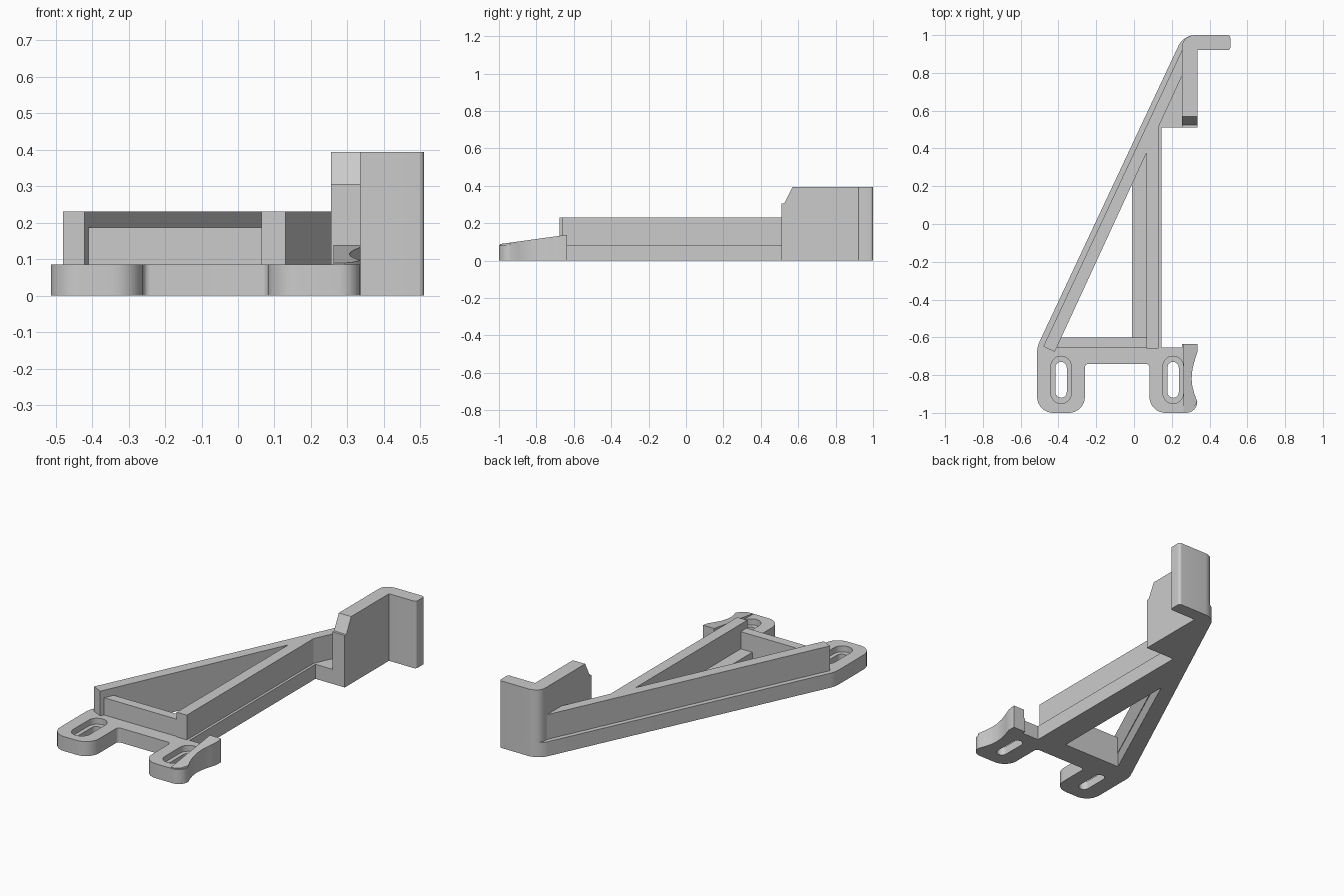
import bpy, bmesh
from mathutils import Vector

cube = bpy.data.objects.get("Cube")
if cube:
    bpy.data.objects.remove(cube)

grey = bpy.data.materials.new("plain grey")
grey.use_nodes = True
colour = (0.6, 0.6, 0.6, 1)
grey.diffuse_color = colour
grey.node_tree.nodes["Principled BSDF"].inputs["Base Color"].default_value = colour

BASE = 0.085    # top of the base plate
RIB = 0.23      # top of the long ribs
TALL = 0.393    # top of the hooked wall


def rounded(corners, steps=8):
    """Outline from (x, y) or (x, y, radius) corners, radius is the trim length."""
    out = []
    for i, c in enumerate(corners):
        p = Vector(c[:2])
        if len(c) == 2:
            out.append(p)
            continue
        a = Vector(corners[i - 1][:2])
        b = Vector(corners[(i + 1) % len(corners)][:2])
        a = p + (a - p).normalized() * c[2]
        b = p + (b - p).normalized() * c[2]
        # Rational quadratic: a true arc at square corners
        w = 0.7071
        for k in range(steps + 1):
            t = k / steps
            ka, kp, kb = (1 - t) ** 2, 2 * w * t * (1 - t), t * t
            out.append((a * ka + p * kp + b * kb) / (ka + kp + kb))
    return out


def prism(name, corners, z0, z1, top=None):
    """Extrude an outline; top(x, y) may replace the flat upper height."""
    bm = bmesh.new()
    face = bm.faces.new([bm.verts.new((p.x, p.y, z0)) for p in rounded(corners)])
    upper = bmesh.ops.extrude_face_region(bm, geom=[face])["geom"]
    for v in upper:
        if isinstance(v, bmesh.types.BMVert):
            v.co.z = top(v.co.x, v.co.y) if top else z1
    bmesh.ops.recalc_face_normals(bm, faces=bm.faces)
    mesh = bpy.data.meshes.new(name)
    bm.to_mesh(mesh)
    bm.free()
    mesh.materials.append(grey)
    ob = bpy.data.objects.new(name, mesh)
    bpy.context.collection.objects.link(ob)
    return ob


def cut(target, cutter):
    cutter.hide_render = True
    cutter.hide_set(True)
    cutter.display_type = 'WIRE'
    mod = target.modifiers.new(cutter.name, 'BOOLEAN')
    mod.operation = 'DIFFERENCE'
    mod.solver = 'EXACT'
    mod.object = cutter
    bpy.context.view_layer.objects.active = target
    bpy.ops.object.modifier_apply(modifier=mod.name)
    bpy.data.objects.remove(cutter)


def slot(x, y, half_width, half_length):
    w, h = half_width, half_length
    return [(x - w, y - h, w), (x + w, y - h, w), (x + w, y + h, w), (x - w, y + h, w)]


# Outline pieces shared by several parts
scoop = [(0.335, -0.94), (0.32, -0.90), (0.309, -0.86), (0.305, -0.82),
         (0.309, -0.77), (0.322, -0.72), (0.335, -0.68), (0.335, -0.635)]
hook = [(0.335, 0.51), (0.335, 0.92), (0.51, 0.92, 0.015), (0.51, 1.0, 0.015)]

# Base plate with two mounting lugs and the foot of the hook
base = prism("base_plate", [
    (-0.513, -1.0, 0.085), (-0.26, -1.0, 0.085), (-0.26, -0.74, 0.02),
    (0.082, -0.74, 0.02), (0.082, -1.0, 0.085), (0.335, -1.0, 0.059)]
    + scoop + [(0.255, -0.635), (0.255, -0.655), (0.145, -0.655), (0.145, 0.51)]
    + hook + [(0.262, 1.0, 0.06), (-0.513, -0.65, 0.03)], 0, BASE)

# Triangular opening and countersunk slots
cut(base, prism("opening_cutter", [(-0.387, -0.60), (-0.01, -0.60), (-0.01, 0.222)], -0.1, 0.2))
for x in (-0.386, 0.207):
    cut(base, prism("slot_cutter", slot(x, -0.825, 0.03, 0.095), -0.1, 0.2))
    cut(base, prism("recess_cutter", slot(x, -0.825, 0.054, 0.125), 0.05, 0.2))

# Sloping scooped pad on the left lug
pad = prism("scooped_pad", [(0.262, -0.995), (0.29, -0.993), (0.315, -0.975)] + scoop
            + [(0.262, -0.635)], BASE, 0, lambda x, y: BASE + 0.003 + 0.138 * (y + 1))

# Ribs around the triangular opening
diagonal = prism("diagonal_rib", [
    (-0.48, -0.648), (-0.42, -0.677), (0.255, 0.785), (0.30, 0.88),
    (0.30, 0.97), (0.275, 0.965)], BASE, RIB)
straight = prism("straight_rib", [
    (0.065, -0.66), (0.13, -0.66), (0.13, 0.52), (0.065, 0.38)], BASE, RIB)
cross = prism("cross_rib", [
    (-0.415, -0.655), (0.07, -0.655), (0.07, -0.60), (-0.39, -0.60)], BASE, 0.186)

# Tall hooked wall with its bevelled front end
wall = prism("hooked_wall", [(0.255, 0.51)] + hook + [(0.29, 1.0, 0.03), (0.255, 0.962, 0.02)],
             BASE, TALL)
bevel = prism("bevel_cutter", [(0.1, 0.305), (0.525, 0.305), (0.578, 0.41), (0.1, 0.41)],
              -0.4, 0.4)
# Turn the profile so it lies in the y-z plane
for v in bevel.data.vertices:
    x, y, z = v.co
    v.co = (z + 0.3, x, y)
cut(wall, bevel)

for ob in (base, pad, diagonal, straight, cross, wall):
    bpy.ops.object.select_all(action='DESELECT')
    ob.select_set(True)
    bpy.context.view_layer.objects.active = ob
    bpy.ops.object.shade_smooth_by_angle(angle=0.5)
